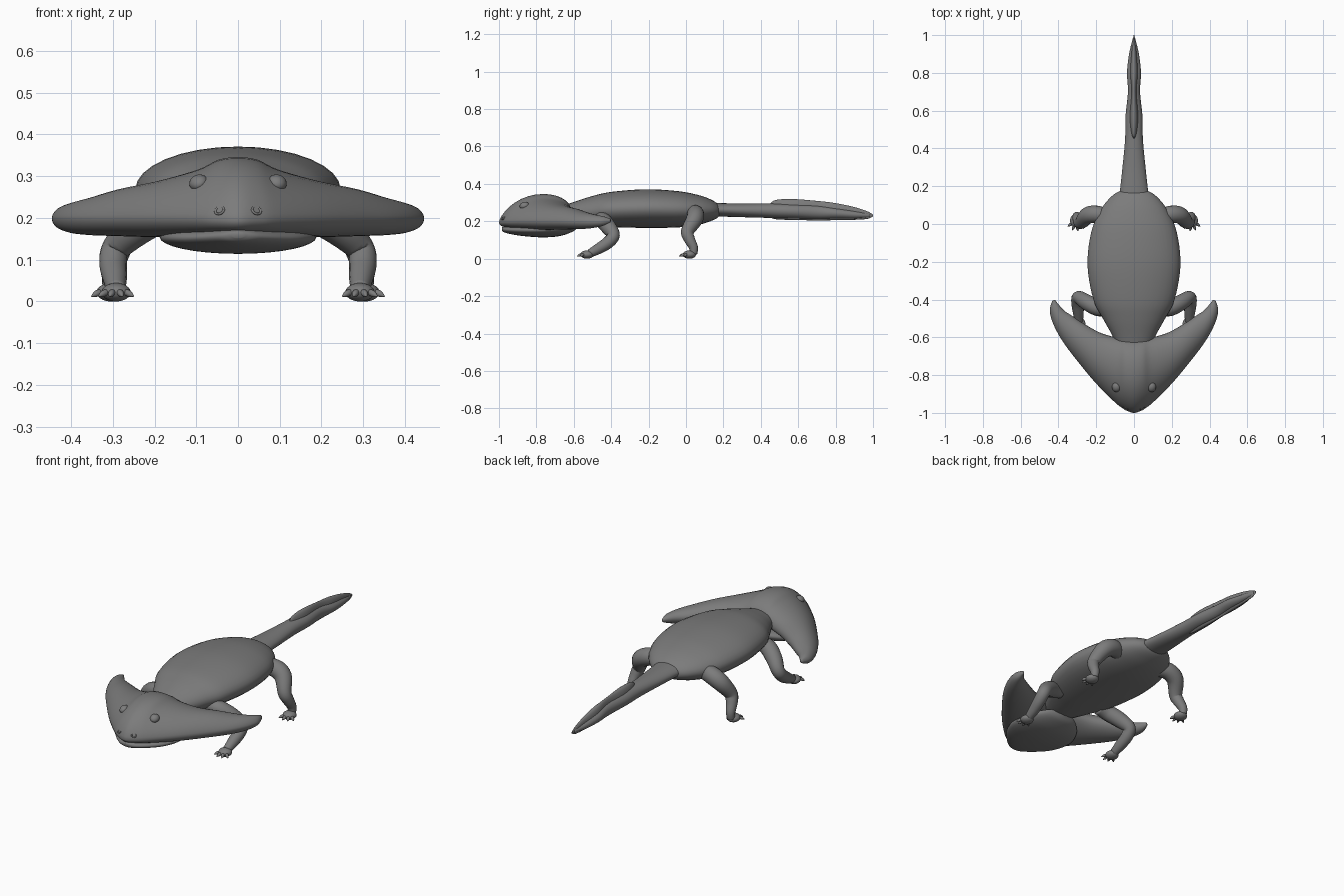
import bpy, bmesh, math
from mathutils import Vector

GREY = bpy.data.materials.new("dark_grey")
GREY.diffuse_color = (0.2, 0.2, 0.2, 1)


def spline(rows, n):
    """Catmull-Rom resampling of rows of numbers, n steps per span."""
    out = []
    for i in range(len(rows) - 1):
        p = [rows[max(0, min(len(rows) - 1, i + k))] for k in (-1, 0, 1, 2)]
        for s in range(n):
            t = s / n
            out.append([0.5 * (2 * b + (c - a) * t + (2 * a - 5 * b + 4 * c - d) * t * t
                               + (3 * b - a - 3 * c + d) * t ** 3) for a, b, c, d in zip(*p)])
    return out + [list(rows[-1])]


def finish(obj, mirror=False):
    obj.data.materials.append(GREY)
    for p in obj.data.polygons:
        p.use_smooth = True
    if mirror:
        m = obj.modifiers.new("mirror", "MIRROR")
        m.use_axis = (True, False, False)
    return obj


def make(name, bm, mirror=False):
    bmesh.ops.recalc_face_normals(bm, faces=bm.faces)
    me = bpy.data.meshes.new(name)
    bm.to_mesh(me)
    bm.free()
    obj = bpy.data.objects.new(name, me)
    bpy.context.collection.objects.link(obj)
    return finish(obj, mirror)


def add_loft(bm, rings):
    vs = [[bm.verts.new(p) for p in r] for r in rings]
    n = len(vs[0])
    for a, b in zip(vs, vs[1:]):
        for i in range(n):
            bm.faces.new((a[i], a[(i + 1) % n], b[(i + 1) % n], b[i]))
    bm.faces.new(vs[0])
    bm.faces.new(vs[-1])


ANG = [2 * math.pi * i / 32 for i in range(32)]


def body_loft(name, rows):
    """rows: y, half width, bottom z, top z"""
    rings = []
    for y, w, lo, hi in spline(rows, 5):
        w = max(w, 0.002)
        rings.append([(w * math.cos(a), y, (lo + hi) / 2 + (hi - lo) / 2 * math.sin(a)) for a in ANG])
    bm = bmesh.new()
    add_loft(bm, rings)
    return make(name, bm)


def add_tube(bm, rows, n=5):
    """rows: x, y, z, radius"""
    pts = spline(rows, n)
    rings = []
    for i, p in enumerate(pts):
        t = (Vector(pts[min(i + 1, len(pts) - 1)][:3]) - Vector(pts[max(i - 1, 0)][:3])).normalized()
        u = t.cross(Vector((0.9, -0.35, 0.25))).normalized()
        v = t.cross(u)
        r = max(p[3], 0.001)
        rings.append([Vector(p[:3]) + r * (math.cos(a) * u + math.sin(a) * v) for a in ANG[::2]])
    add_loft(bm, rings)


def ball(name, loc, scale, rot=(0, 0, 0)):
    bpy.ops.mesh.primitive_uv_sphere_add(segments=24, ring_count=16, location=loc, rotation=rot)
    o = bpy.context.object
    o.name = name
    o.scale = scale
    bpy.ops.object.transform_apply(location=True, rotation=True, scale=True)
    return finish(o, True)


# Broad flattened trunk with neck
body_loft("body", [
    (-0.70, 0.07, 0.20, 0.27), (-0.60, 0.11, 0.18, 0.303), (-0.50, 0.165, 0.172, 0.335),
    (-0.40, 0.215, 0.168, 0.357), (-0.22, 0.246, 0.165, 0.371), (-0.05, 0.228, 0.167, 0.362),
    (0.06, 0.185, 0.18, 0.342), (0.13, 0.135, 0.20, 0.318), (0.17, 0.085, 0.22, 0.293), (0.185, 0.03, 0.24, 0.275)])

# Tail and its upright fin
body_loft("tail", [
    (0.13, 0.082, 0.225, 0.298), (0.19, 0.073, 0.225, 0.297), (0.30, 0.061, 0.222, 0.295),
    (0.45, 0.047, 0.218, 0.295), (0.57, 0.045, 0.215, 0.292), (0.70, 0.032, 0.213, 0.284),
    (0.80, 0.037, 0.213, 0.272), (0.90, 0.026, 0.214, 0.256), (0.985, 0.006, 0.222, 0.240)])
body_loft("tail_fin", [
    (0.45, 0.004, 0.222, 0.294), (0.48, 0.016, 0.211, 0.314), (0.57, 0.024, 0.207, 0.319),
    (0.70, 0.014, 0.205, 0.309), (0.80, 0.021, 0.206, 0.297), (0.90, 0.014, 0.208, 0.276),
    (0.97, 0.007, 0.213, 0.253), (1.0, 0.001, 0.226, 0.236)])

# Boomerang head: front x,y, back x,y, front z, back z, rise, drop
half = [
    (0, -1.0, 0, -0.612, 0.193, 0.25, 0.121, 0.055),
    (0.05, -0.981, 0.045, -0.609, 0.195, 0.246, 0.116, 0.056),
    (0.10, -0.945, 0.09, -0.602, 0.198, 0.237, 0.097, 0.058),
    (0.20, -0.845, 0.18, -0.575, 0.20, 0.223, 0.077, 0.056),
    (0.30, -0.725, 0.27, -0.525, 0.20, 0.214, 0.062, 0.050),
    (0.375, -0.625, 0.33, -0.485, 0.20, 0.208, 0.045, 0.045),
    (0.425, -0.535, 0.37, -0.458, 0.20, 0.205, 0.034, 0.038),
    (0.446, -0.46, 0.40, -0.425, 0.20, 0.205, 0.023, 0.026),
    (0.432, -0.405, 0.418, -0.402, 0.203, 0.205, 0.009, 0.009)]
full = [(-r[0], r[1], -r[2]) + r[3:] for r in half[:0:-1]] + half
rings = []
for xf, yf, xb, yb, zf, zb, up, dn in spline(full, 5):
    ring = []
    for a in ANG:
        u = (1 - math.cos(a)) / 2
        s = math.sin(a)
        # brow slopes more gently than the back of the skull
        h = up * s ** (1.3 if u < 0.5 else 1.0) if s > 0 else dn * s
        ring.append((xf + (xb - xf) * u, yf + (yb - yf) * u, zf + (zb - zf) * u + h))
    rings.append(ring)
bm = bmesh.new()
add_loft(bm, rings)
make("head", bm)

# Lower jaw
body_loft("lower_jaw", [
    (-0.985, 0.015, 0.152, 0.168), (-0.97, 0.05, 0.140, 0.172), (-0.92, 0.105, 0.128, 0.177),
    (-0.85, 0.16, 0.119, 0.185), (-0.76, 0.188, 0.114, 0.195), (-0.67, 0.165, 0.122, 0.20),
    (-0.60, 0.10, 0.148, 0.205), (-0.575, 0.03, 0.175, 0.205)])

# Eyes and nostrils
ball("eyes", (0.094, -0.864, 0.284), (0.023, 0.026, 0.019), (0.3, 0.35, 0))
bpy.ops.mesh.primitive_torus_add(major_radius=0.011, minor_radius=0.003, major_segments=20, minor_segments=8,
                                 location=(0.044, -0.976, 0.218), rotation=(0.9, 0, 0.5))
nose = bpy.context.object
nose.name = "nostrils"
bpy.ops.object.transform_apply(location=True, rotation=True, scale=True)
finish(nose, True)


# Legs with padded feet and fanned toes
def leg(name, path, foot, turn):
    bm = bmesh.new()
    add_tube(bm, path)
    make(name + "_legs", bm, True)
    x, y = foot
    ball(name + "_feet", (x, y, 0.022), (0.035, 0.036, 0.022), (0, 0, turn))
    bm = bmesh.new()
    for k in (-0.85, -0.28, 0.28, 0.85):
        d = Vector((math.sin(k + turn), -math.cos(k + turn)))
        add_tube(bm, [(x + d.x * r, y + d.y * r, z, w) for r, z, w in
                      ((0.015, 0.020, 0.010), (0.034, 0.021, 0.008), (0.045, 0.017, 0.007), (0.056, 0.012, 0.001))], 3)
    make(name + "_toes", bm, True)


leg("front", [
    (0.13, -0.45, 0.215, 0.035), (0.19, -0.445, 0.205, 0.043), (0.25, -0.415, 0.17, 0.042),
    (0.293, -0.388, 0.125, 0.034), (0.299, -0.415, 0.088, 0.033), (0.295, -0.465, 0.055, 0.029),
    (0.292, -0.515, 0.028, 0.022)], (0.292, -0.529), 0.0)
leg("hind", [
    (0.13, 0.03, 0.240, 0.04), (0.19, 0.05, 0.240, 0.046), (0.245, 0.045, 0.21, 0.045),
    (0.28, 0.008, 0.145, 0.035), (0.294, 0.018, 0.105, 0.030), (0.302, 0.04, 0.06, 0.024),
    (0.304, 0.04, 0.025, 0.02)], (0.304, 0.018), 0.15)
